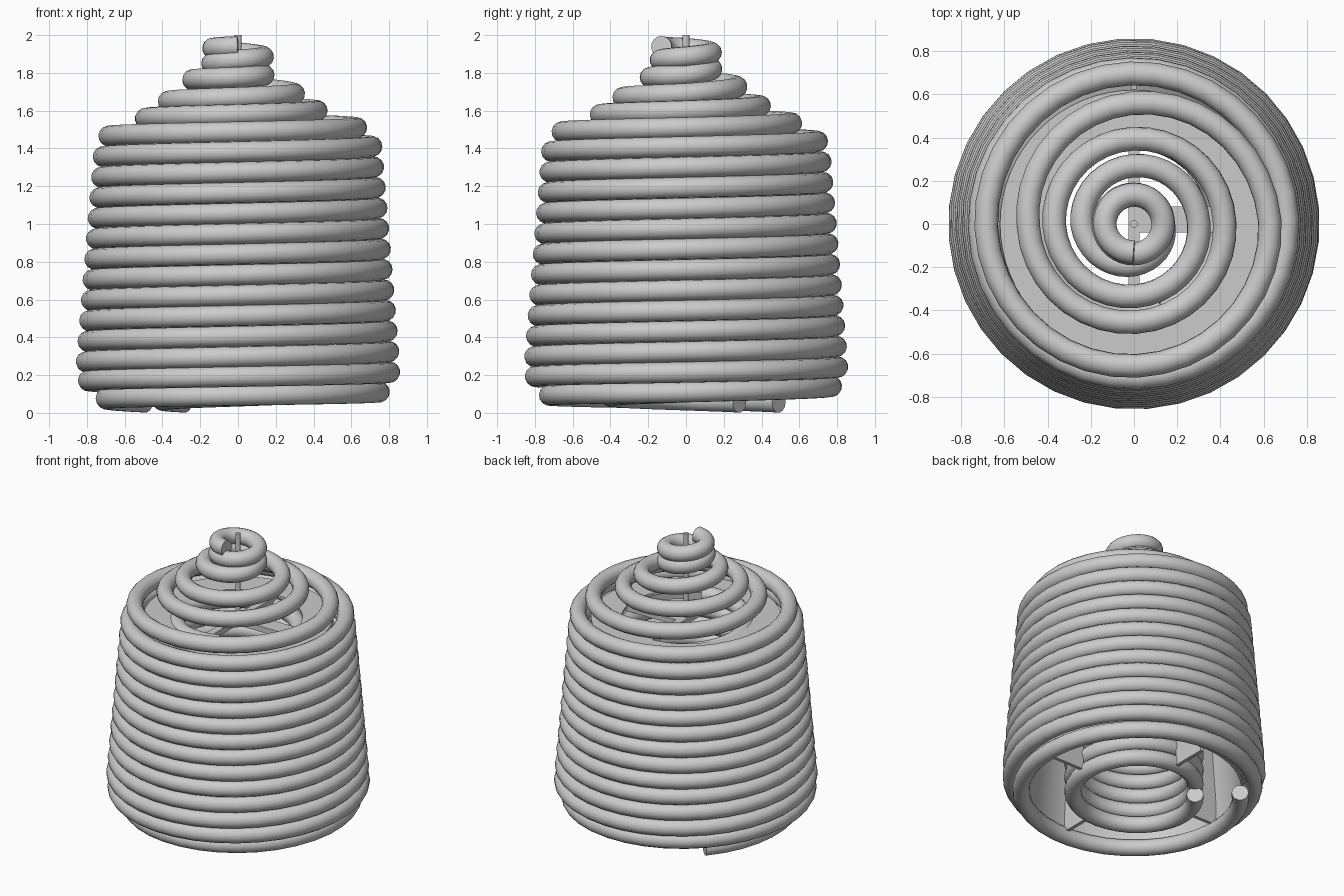
import bpy, bmesh, math

if "Cube" in bpy.data.objects:
    bpy.data.objects.remove(bpy.data.objects["Cube"])

TUBE = 0.055
STEPS = 36


def lerp_keys(keys, n):
    for a, b in zip(keys, keys[1:]):
        if n <= b[0]:
            f = (n - a[0]) / (b[0] - a[0])
            return [a[i] + (b[i] - a[i]) * f for i in (1, 2)]
    return keys[-1][1:]


def coil(name, keys):
    """Tube along a spiral; keys are (turn, radius, height), turn 0 is at -x."""
    cu = bpy.data.curves.new(name + "_path", 'CURVE')
    cu.dimensions = '3D'
    cu.bevel_depth = TUBE
    cu.bevel_resolution = 5
    cu.use_fill_caps = True
    start, end = keys[0][0], keys[-1][0]
    count = round((end - start) * STEPS)
    sp = cu.splines.new('POLY')
    sp.points.add(count)
    for i in range(count + 1):
        n = start + (end - start) * i / count
        r, z = lerp_keys(keys, n)
        a = math.pi + n * math.tau
        sp.points[i].co = (r * math.cos(a), r * math.sin(a), z, 1)
    tmp = bpy.data.objects.new(name + "_tmp", cu)
    bpy.context.collection.objects.link(tmp)
    dg = bpy.context.evaluated_depsgraph_get()
    me = bpy.data.meshes.new_from_object(tmp.evaluated_get(dg))
    bpy.data.objects.remove(tmp)
    finish(name, me)


def finish(name, me):
    ob = bpy.data.objects.new(name, me)
    bpy.context.collection.objects.link(ob)
    bpy.ops.object.select_all(action='DESELECT')
    ob.select_set(True)
    bpy.context.view_layer.objects.active = ob
    bpy.ops.object.shade_smooth_by_angle(angle=math.radians(35))
    return ob


def box(name, lo, hi, turn=0):
    bpy.ops.mesh.primitive_cube_add(size=1)
    ob = bpy.context.object
    ob.name = name
    size = [h - l for l, h in zip(lo, hi)]
    mid = [(h + l) / 2 for l, h in zip(lo, hi)]
    for v in ob.data.vertices:
        v.co = [c * s + m for c, s, m in zip(v.co, size, mid)]
    ob.rotation_euler.z = turn


def lathe(name, profile, seg=64):
    bm = bmesh.new()
    rings = [[bm.verts.new((r * math.cos(i * math.tau / seg),
                            r * math.sin(i * math.tau / seg), z))
              for i in range(seg)] for r, z in profile]
    for a, b in zip(rings, rings[1:] + rings[:1]):
        for i in range(seg):
            j = (i + 1) % seg
            bm.faces.new((a[i], a[j], b[j], b[i]))
    bmesh.ops.recalc_face_normals(bm, faces=bm.faces)
    me = bpy.data.meshes.new(name)
    bm.to_mesh(me)
    bm.free()
    finish(name, me)


# Outer coil: tapered body, then a conical spiral to the top
coil("outer_coil", [
    (-0.125, 0.695, 0.056), (0, 0.70, 0.075), (0.5, 0.75, 0.11),
    (1, 0.795, 0.17), (1.5, 0.806, 0.215), (2, 0.806, 0.27),
    (12.5, 0.71, 1.41), (13, 0.685, 1.465), (13.5, 0.63, 1.51),
    (14, 0.49, 1.56), (14.5, 0.42, 1.60), (15, 0.37, 1.65),
    (15.5, 0.30, 1.69), (16, 0.24, 1.765), (16.5, 0.135, 1.79),
    (17, 0.14, 1.85), (17.5, 0.135, 1.885), (18, 0.135, 1.93),
    (18.25, 0.13, 1.94)])

# Inner coil: straight helix
coil("inner_coil", [(-0.125, 0.40, 0.056), (0.5, 0.40, 0.11),
                    (12.3, 0.40, 1.385)])

# Liner between the coils, with an inward shelf at the top
lathe("liner", [(0.72, 0.12), (0.62, 1.40), (0.42, 1.40),
                (0.42, 1.38), (0.60, 1.38), (0.70, 0.12)])

# Radial fins holding the coils apart
for k in range(4):
    box(f"fin_{k + 1}", (0.44, -0.012, 0.10), (0.69, 0.012, 1.37),
        k * math.pi / 2)

# Top cross bars and centre rod
box("cross_bar", (-0.025, -0.42, 1.36), (0.025, 0.42, 1.40))
box("side_bar", (0, -0.04, 1.36), (0.42, 0.08, 1.40))
bpy.ops.mesh.primitive_cylinder_add(vertices=16, radius=0.018, depth=0.62,
                                    location=(0, 0, 1.69))
bpy.context.object.name = "centre_rod"
